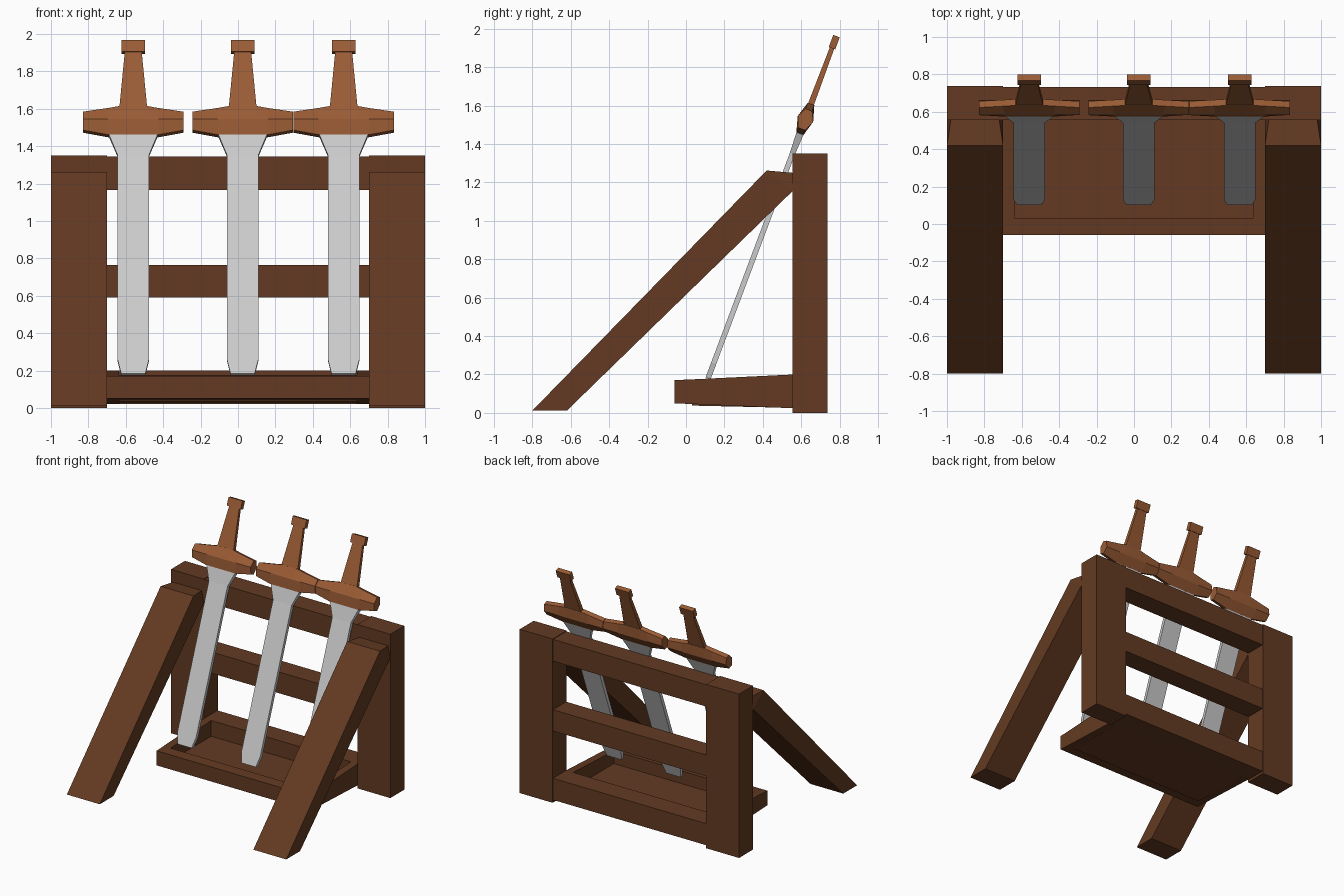
import bpy, bmesh, math
from mathutils import Matrix

if "Cube" in bpy.data.objects:
    bpy.data.objects.remove(bpy.data.objects["Cube"])


def material(name, color):
    m = bpy.data.materials.new(name)
    m.diffuse_color = (*color, 1)
    m.use_nodes = True
    m.node_tree.nodes["Principled BSDF"].inputs["Base Color"].default_value = m.diffuse_color
    return m


WOOD = material("dark_wood", (0.125, 0.042, 0.016))
HILT = material("hilt_wood", (0.32, 0.105, 0.035))


def finish(name, bm, mat=None, mirror=False):
    bmesh.ops.recalc_face_normals(bm, faces=bm.faces)
    me = bpy.data.meshes.new(name)
    bm.to_mesh(me)
    bm.free()
    ob = bpy.data.objects.new(name, me)
    bpy.context.collection.objects.link(ob)
    if mat:
        me.materials.append(mat)
    if mirror:
        ob.modifiers.new("mirror", 'MIRROR')
    return ob


def loft(rings):
    """Join equal-length point rings and cap both ends."""
    bm = bmesh.new()
    vs = [[bm.verts.new(p) for p in r] for r in rings]
    n = len(vs[0])
    for a, b in zip(vs, vs[1:]):
        for i in range(n):
            j = (i + 1) % n
            bm.faces.new((a[i], a[j], b[j], b[i]))
    bm.faces.new(vs[0])
    bm.faces.new(vs[-1])
    return bm, vs


def prism(name, x0, x1, profile, mirror=False):
    """Extrude a (y, z) profile along x."""
    bm, _ = loft([[(x, y, z) for y, z in profile] for x in (x0, x1)])
    return finish(name, bm, WOOD, mirror)


def box(name, x0, x1, y0, y1, z0, z1, mirror=False):
    return prism(name, x0, x1, [(y0, z0), (y1, z0), (y1, z1), (y0, z1)], mirror)


# Frame posts and rails
box("posts", 0.70, 1.0, 0.555, 0.737, 0, 1.35, True)
for name, z0, z1 in (("top_rail", 1.165, 1.345), ("middle_rail", 0.59, 0.765),
                     ("bottom_rail", 0.022, 0.20)):
    box(name, -0.70, 0.70, 0.56, 0.732, z0, z1)

# Slanted front braces, slightly narrowed at the upper end
prof = [(-0.80, 0.012), (-0.62, 0.012), (0.555, 1.155), (0.555, 1.25), (0.42, 1.262)]
bm, vs = loft([[(x, y, z) for y, z in prof] for x in (0.70, 1.0)])
for ring, dx in zip(vs, (0.02, -0.02)):
    bmesh.ops.connect_verts(bm, verts=[ring[2], ring[4]])
    ring[3].co.x += dx
finish("braces", bm, WOOD, True)

# Tray: wedge sides, front lip, floor panel
prism("tray_sides", 0.637, 0.70, [(-0.06, 0.05), (0.56, 0.024), (0.56, 0.20), (-0.06, 0.17)], True)
prism("tray_front", -0.637, 0.637, [(-0.06, 0.05), (0.03, 0.046), (0.03, 0.175), (-0.06, 0.17)])
prism("tray_floor", -0.637, 0.637, [(0.03, 0.038), (0.56, 0.026), (0.56, 0.07), (0.03, 0.07)])


def bar(sections):
    """Rectangular loft along z; each section is (z, half width, half depth)."""
    return loft([[(-w, -d, z), (w, -d, z), (w, d, z), (-w, d, z)]
                 for z, w, d in sections])[0]


def guard():
    rings = []
    # x, top, bottom of each hexagonal section
    for x, top, bot in ((-0.268, 0.05, -0.056), (-0.135, 0.071, -0.082), (-0.07, 0.083, -0.082),
                        (0.07, 0.083, -0.082), (0.135, 0.071, -0.082), (0.268, 0.05, -0.056)):
        rings.append([(x, -0.018, 1.443 + top), (x, -0.043, 1.443), (x, -0.02, 1.443 + bot),
                      (x, 0.02, 1.443 + bot), (x, 0.043, 1.443), (x, 0.018, 1.443 + top)])
    return loft(rings)[0]


# Three leaning swords
lean = Matrix.Rotation(-math.atan2(0.67, 1.785), 4, 'X')
for i, x in enumerate((-0.56, 0.025, 0.565), 1):
    parts = (
        ("blade", bar([(0, 0.065, 0.014), (0.085, 0.085, 0.014),
                       (1.25, 0.085, 0.014), (1.375, 0.135, 0.02)]), None),
        ("guard", guard(), HILT),
        ("grip", bar([(1.51, 0.075, 0.016), (1.84, 0.045, 0.012)]), HILT),
        ("pommel", bar([(1.836, 0.063, 0.018), (1.903, 0.063, 0.018)]), HILT),
    )
    for name, bm, mat in parts:
        ob = finish(f"sword_{i}_{name}", bm, mat)
        ob.matrix_world = Matrix.Translation((x, 0.115, 0.18)) @ lean
